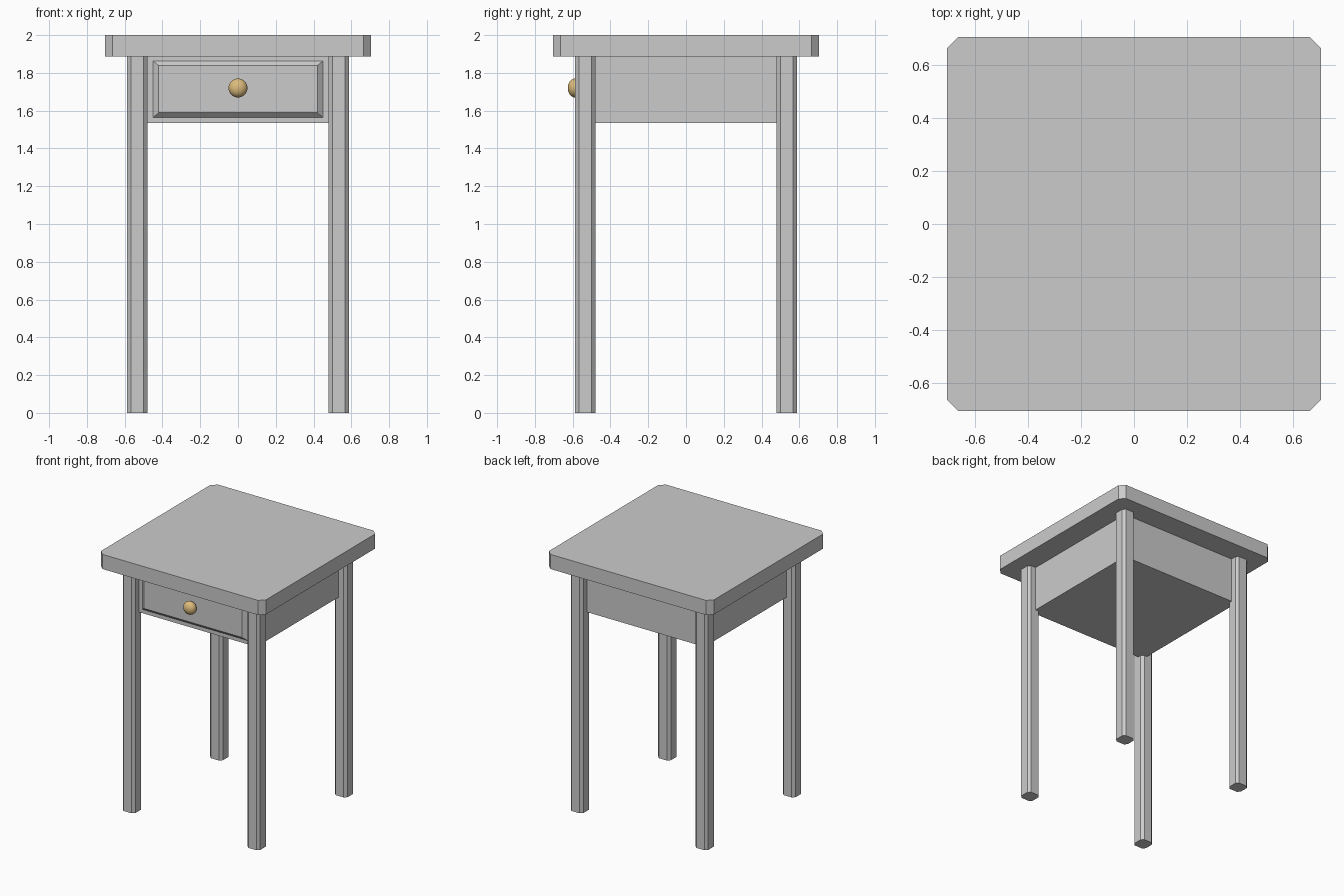
import bpy, bmesh
from mathutils import Vector

if "Cube" in bpy.data.objects:
    bpy.data.objects.remove(bpy.data.objects["Cube"])


def block(name, center, size, chamfer=0.0):
    """Box with optional single-segment chamfers on its vertical edges."""
    bm = bmesh.new()
    bmesh.ops.create_cube(bm, size=1)
    bmesh.ops.scale(bm, vec=size, verts=bm.verts)
    if chamfer:
        upright = [e for e in bm.edges
                   if abs(e.verts[0].co.z - e.verts[1].co.z) > 1e-4]
        bmesh.ops.bevel(bm, geom=upright, offset=chamfer, segments=1,
                        affect='EDGES')
    return finish(name, bm, center)


def finish(name, bm, location):
    bmesh.ops.recalc_face_normals(bm, faces=bm.faces)
    mesh = bpy.data.meshes.new(name)
    bm.to_mesh(mesh)
    bm.free()
    obj = bpy.data.objects.new(name, mesh)
    obj.location = location
    bpy.context.collection.objects.link(obj)
    return obj


TOP_Z = 1.887      # underside of the table top
APRON_Z = 1.535    # underside of the drawer case
APRON = 0.525      # half width of the drawer case

# Table top with clipped corners
block("table_top", (0, 0, (TOP_Z + 2) / 2), (1.41, 1.41, 2 - TOP_Z), 0.04)

# Four chamfered legs
for y_name, sy in (("front", -1), ("back", 1)):
    for x_name, sx in (("left", -1), ("right", 1)):
        block(f"{y_name}_{x_name}_leg", (sx * 0.533, sy * 0.533, TOP_Z / 2),
              (0.108, 0.108, TOP_Z), 0.02)

# Drawer case between the legs
block("drawer_case", (0, 0, (APRON_Z + TOP_Z) / 2),
      (2 * APRON, 2 * APRON, TOP_Z - APRON_Z))

# Raised drawer front with sloping borders
bm = bmesh.new()
bmesh.ops.create_cube(bm, size=1)
bmesh.ops.scale(bm, vec=(0.90, 0.025, 0.30), verts=bm.verts)
for v in bm.verts:
    if v.co.y < 0:
        v.co.x *= 0.84 / 0.90
        v.co.z *= 0.25 / 0.30
finish("drawer_front", bm, (0, -APRON - 0.0125, 1.714))

# Slightly flattened brass knob
bpy.ops.mesh.primitive_uv_sphere_add(segments=32, ring_count=16, radius=0.05,
                                     location=(0, -0.587, 1.72))
knob = bpy.context.object
knob.name = "drawer_knob"
knob.scale = Vector((1, 0.78, 1))
bpy.ops.object.transform_apply(location=False, rotation=False, scale=True)
bpy.ops.object.shade_smooth()
brass = bpy.data.materials.new("brass")
brass.diffuse_color = (0.72, 0.50, 0.20, 1)
brass.use_nodes = True
brass.node_tree.nodes["Principled BSDF"].inputs["Base Color"].default_value = brass.diffuse_color
knob.data.materials.append(brass)
